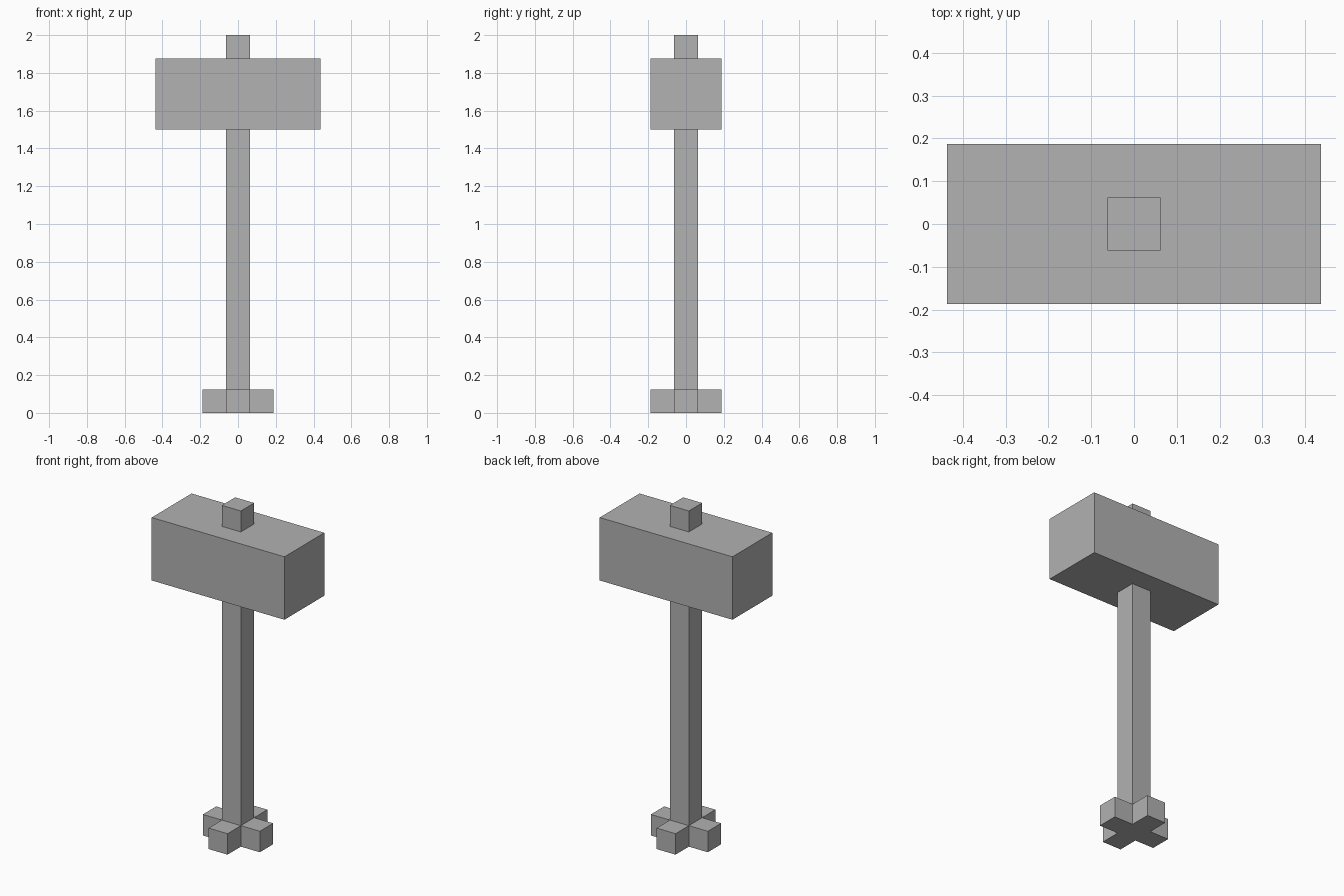
import bpy
import bmesh
from mathutils import Matrix, Vector

default_cube = bpy.data.objects.get("Cube")
if default_cube:
    bpy.data.objects.remove(default_cube, do_unlink=True)

U = 0.125  # one block unit

GREY = (0.445, 0.445, 0.445, 1.0)
grey = bpy.data.materials.new("plain_grey")
grey.use_nodes = True
grey.diffuse_color = GREY
grey.node_tree.nodes["Principled BSDF"].inputs["Base Color"].default_value = GREY


def box(name, size, base):
    """Box of a size in block units, standing on the point base."""
    bm = bmesh.new()
    bmesh.ops.create_cube(bm, size=1)
    bmesh.ops.translate(bm, vec=(0, 0, 0.5), verts=bm.verts)
    bmesh.ops.scale(bm, vec=Vector(size) * U, verts=bm.verts)
    mesh = bpy.data.meshes.new(name)
    bm.to_mesh(mesh)
    bm.free()
    mesh.materials.append(grey)
    obj = bpy.data.objects.new(name, mesh)
    obj.location = Vector(base) * U
    bpy.context.collection.objects.link(obj)
    return obj


# Square handle running the full height, through the head
box("handle", (1, 1, 16), (0, 0, 0))

# Heavy block head
box("hammer_head", (7, 3, 3), (0, 0, 12))

# Four blocks forming a cross-shaped pommel
for side, x, y in (("left", 1, 0), ("right", -1, 0), ("front", 0, -1), ("back", 0, 1)):
    box("pommel_" + side, (1, 1, 1), (x, y, 0))
